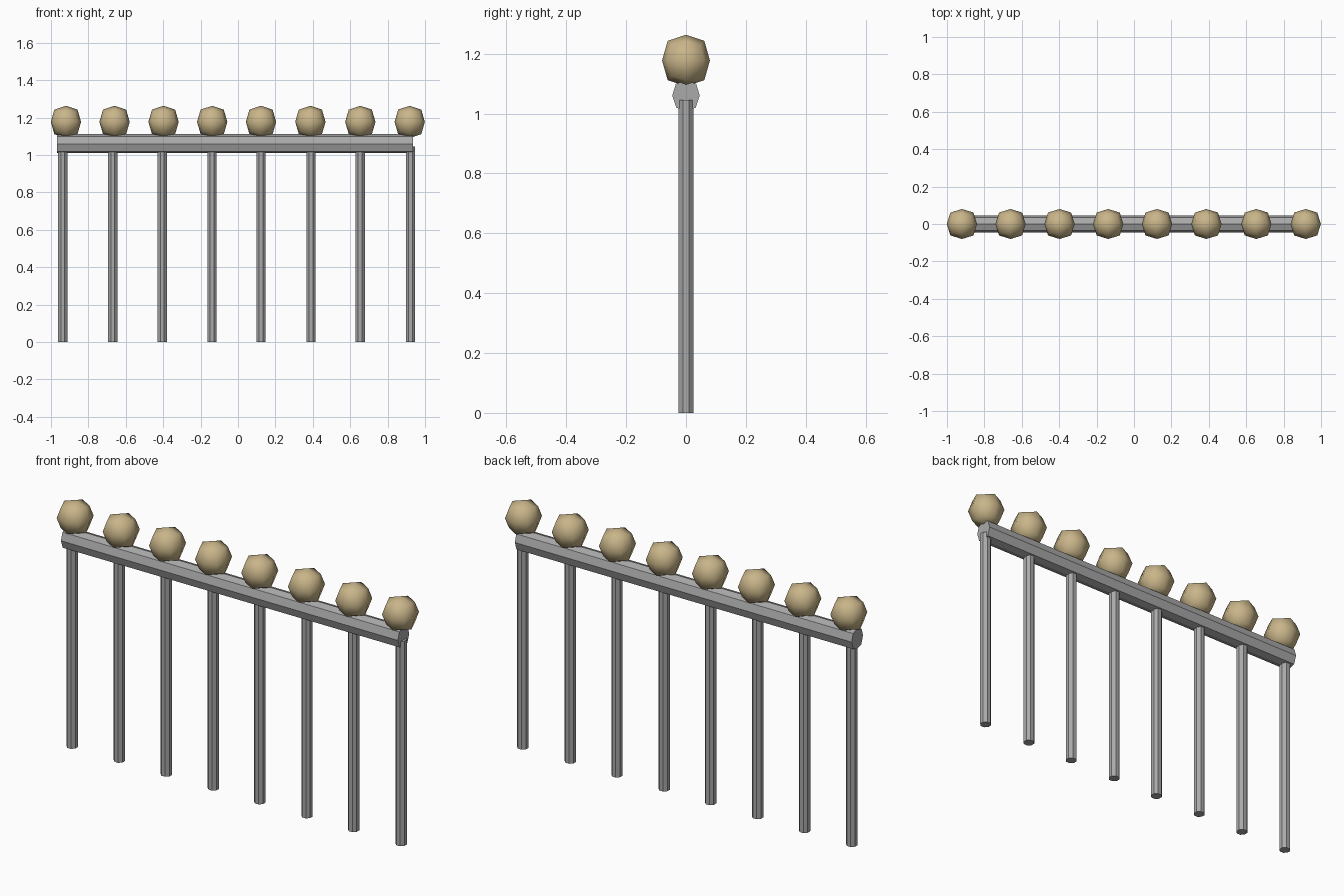
import bpy
import bmesh
from math import pi
from mathutils import Matrix, Vector

default = bpy.data.objects.get("Cube")
if default:
    bpy.data.objects.remove(default, do_unlink=True)


def make_material(name, colour):
    mat = bpy.data.materials.new(name)
    mat.use_nodes = True
    mat.diffuse_color = (*colour, 1)
    mat.node_tree.nodes["Principled BSDF"].inputs["Base Color"].default_value = (*colour, 1)
    return mat


def finish(bm, name, mat, smooth=False):
    bmesh.ops.recalc_face_normals(bm, faces=bm.faces)
    mesh = bpy.data.meshes.new(name)
    for face in bm.faces:
        face.smooth = smooth
    bm.to_mesh(mesh)
    bm.free()
    mesh.materials.append(mat)
    obj = bpy.data.objects.new(name, mesh)
    bpy.context.collection.objects.link(obj)
    return obj


grey = make_material("metal grey", (0.40, 0.40, 0.40))
tan = make_material("ball tan", (0.58, 0.46, 0.25))

POST_X = (-0.937, -0.67, -0.405, -0.139, 0.123, 0.39, 0.653, 0.922)
BALL_X = (-0.92, -0.66, -0.398, -0.138, 0.123, 0.387, 0.654, 0.918)

# Posts: eight-sided, standing on the ground and ending inside the beam
TOP = 1.045
for i, x in enumerate(POST_X):
    bm = bmesh.new()
    bmesh.ops.create_cone(
        bm, cap_ends=True, segments=8, radius1=0.027, radius2=0.027, depth=TOP,
        matrix=Matrix.Translation((x, 0, TOP / 2)) @ Matrix.Rotation(pi / 8, 4, "Z"))
    finish(bm, f"post_{i + 1}", grey)

# Beam: eight-sided section with a ridge on top, extruded along x
half = [(0, 1.112), (0.034, 1.099), (0.046, 1.06), (0.032, 1.019), (0, 1.01)]
section = half + [(-y, z) for y, z in reversed(half[1:-1])]
bm = bmesh.new()
cap = bm.faces.new([bm.verts.new((-0.968, y, z)) for y, z in section])
ext = bmesh.ops.extrude_face_region(bm, geom=[cap], use_keep_orig=True)
moved = [v for v in ext["geom"] if isinstance(v, bmesh.types.BMVert)]
bmesh.ops.translate(bm, verts=moved, vec=(0.968 + 0.935, 0, 0))
finish(bm, "beam", grey)

# Balls: cube divided once and rounded, edge middles slightly proud
for i, x in enumerate(BALL_X):
    bm = bmesh.new()
    bmesh.ops.create_cube(bm, size=2)
    bmesh.ops.subdivide_edges(bm, edges=bm.edges[:], cuts=1, use_grid_fill=True)
    for v in bm.verts:
        axes = sum(abs(c) > 0.5 for c in v.co)
        p = v.co.normalized() * {1: 1.0, 2: 1.08, 3: 1.03}[axes]
        v.co = Vector((x + p.x * 0.081, p.y * 0.08, 1.177 + p.z * 0.086))
    finish(bm, f"ball_{i + 1}", tan, smooth=True)
